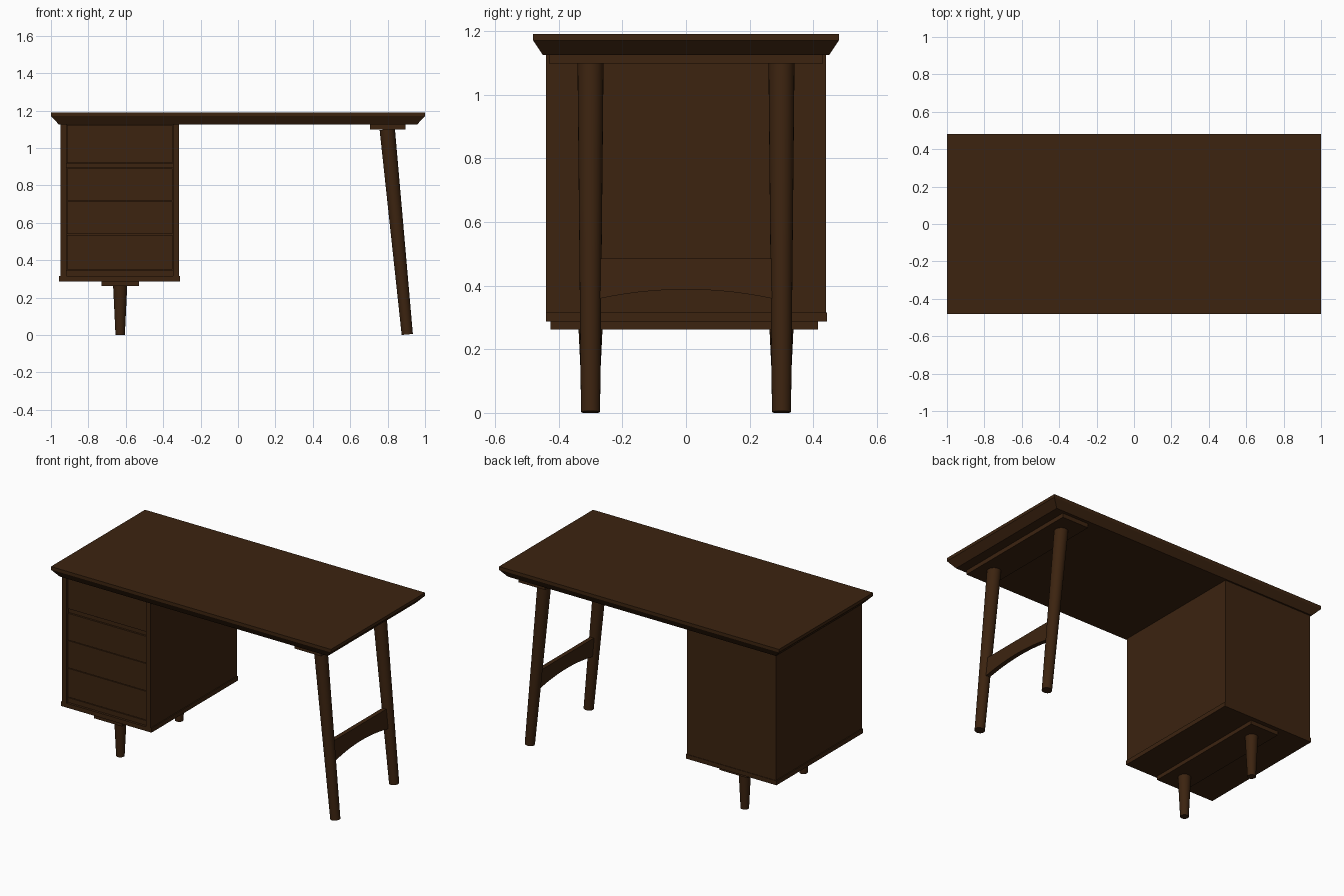
import bpy, bmesh
from mathutils import Vector

cube = bpy.data.objects.get("Cube")
if cube:
    bpy.data.objects.remove(cube)

wood = bpy.data.materials.new("dark_walnut")
wood.use_nodes = True
COLOUR = (0.045, 0.017, 0.005, 1)
wood.diffuse_color = COLOUR
wood.node_tree.nodes["Principled BSDF"].inputs["Base Color"].default_value = COLOUR


def finish(name, bm):
    bmesh.ops.recalc_face_normals(bm, faces=bm.faces)
    mesh = bpy.data.meshes.new(name)
    bm.to_mesh(mesh)
    bm.free()
    mesh.materials.append(wood)
    obj = bpy.data.objects.new(name, mesh)
    bpy.context.collection.objects.link(obj)
    return obj


def box(name, x0, x1, y0, y1, z0, z1):
    bm = bmesh.new()
    bmesh.ops.create_cube(bm, size=1)
    for v in bm.verts:
        v.co = (x1 if v.co.x > 0 else x0, y1 if v.co.y > 0 else y0, z1 if v.co.z > 0 else z0)
    return finish(name, bm)


def leg(name, top, foot, r_top, r_foot):
    top, foot = Vector(top), Vector(foot)
    axis = top - foot
    bm = bmesh.new()
    bmesh.ops.create_cone(bm, cap_ends=True, segments=24, radius1=r_foot,
                          radius2=r_top, depth=axis.length)
    obj = finish(name, bm)
    obj.location = (top + foot) / 2
    obj.rotation_mode = 'QUATERNION'
    obj.rotation_quaternion = axis.to_track_quat('Z', 'Y')
    bpy.ops.object.select_all(action='DESELECT')
    bpy.context.view_layer.objects.active = obj
    obj.select_set(True)
    bpy.ops.object.shade_smooth_by_angle()


# Desk top with a straight lip and an undercut bevel
bm = bmesh.new()
rings = []
for hx, hy, z in ((0.957, 0.45, 1.125), (1, 0.48, 1.17), (1, 0.48, 1.19)):
    rings.append([bm.verts.new((sx * hx, sy * hy, z))
                  for sx, sy in ((-1, -1), (1, -1), (1, 1), (-1, 1))])
for low, high in zip(rings, rings[1:]):
    for i in range(4):
        j = (i + 1) % 4
        bm.faces.new((low[i], low[j], high[j], high[i]))
bm.faces.new(rings[0])
bm.faces.new(rings[-1])
finish("desk_top", bm)

# Drawer cabinet
L, R, D, T = -0.95, -0.316, 0.44, 0.032
box("cabinet_right_side", L, L + T, -D, D, 0.315, 1.125)
box("cabinet_left_side", R - T, R, -D, D, 0.315, 1.125)
box("cabinet_back", L + T, R - T, D - 0.03, D, 0.315, 1.125)
box("cabinet_base", L - 0.006, R + 0.006, -D, D + 0.003, 0.287, 0.315)
box("cabinet_core", L + T, R - T, -0.405, D - 0.03, 0.315, 1.125)

# Drawer fronts and rails
for i, (z0, z1) in enumerate(((0.35, 0.535), (0.539, 0.714), (0.718, 0.89), (0.92, 1.122))):
    box(f"drawer_front_{i + 1}", L + T + 0.003, R - T - 0.003, -0.425, -0.405, z0, z1)
box("drawer_rail", L + T, R - T, -0.418, -0.405, 0.893, 0.916)
box("bottom_rail", L + T, R - T, -0.425, -0.405, 0.315, 0.346)

# Mounting plates
box("cabinet_leg_plate", -0.73, -0.53, -0.425, 0.415, 0.262, 0.287)
box("side_leg_plate", 0.705, 0.895, -0.43, 0.43, 1.098, 1.125)

# Legs
FOOT_X, HEAD_X = 0.905, 0.798
for side, y in (("front", -0.3), ("back", 0.3)):
    leg(f"{side}_cabinet_leg", (-0.63, y, 0.27), (-0.63, y, 0), 0.038, 0.025)
    leg(f"{side}_side_leg", (HEAD_X, y, 1.1), (FOOT_X, y, 0.003), 0.041, 0.03)

# Arched stretcher, leaning with the side legs
HALF, TOP, STEPS = 0.29, 0.485, 12
bm = bmesh.new()
outline = [(-HALF, TOP)]
for i in range(STEPS + 1):
    y = HALF * (2 * i / STEPS - 1)
    outline.append((y, 0.388 - 0.033 * (y / HALF) ** 2))
outline.append((HALF, TOP))
lean = (HEAD_X - FOOT_X) / 1.1
face = bm.faces.new([bm.verts.new((FOOT_X + lean * z - 0.014, y, z)) for y, z in outline])
extruded = bmesh.ops.extrude_face_region(bm, geom=[face])["geom"]
bmesh.ops.translate(bm, vec=(0.028, 0, 0),
                    verts=[g for g in extruded if isinstance(g, bmesh.types.BMVert)])
finish("stretcher", bm)
